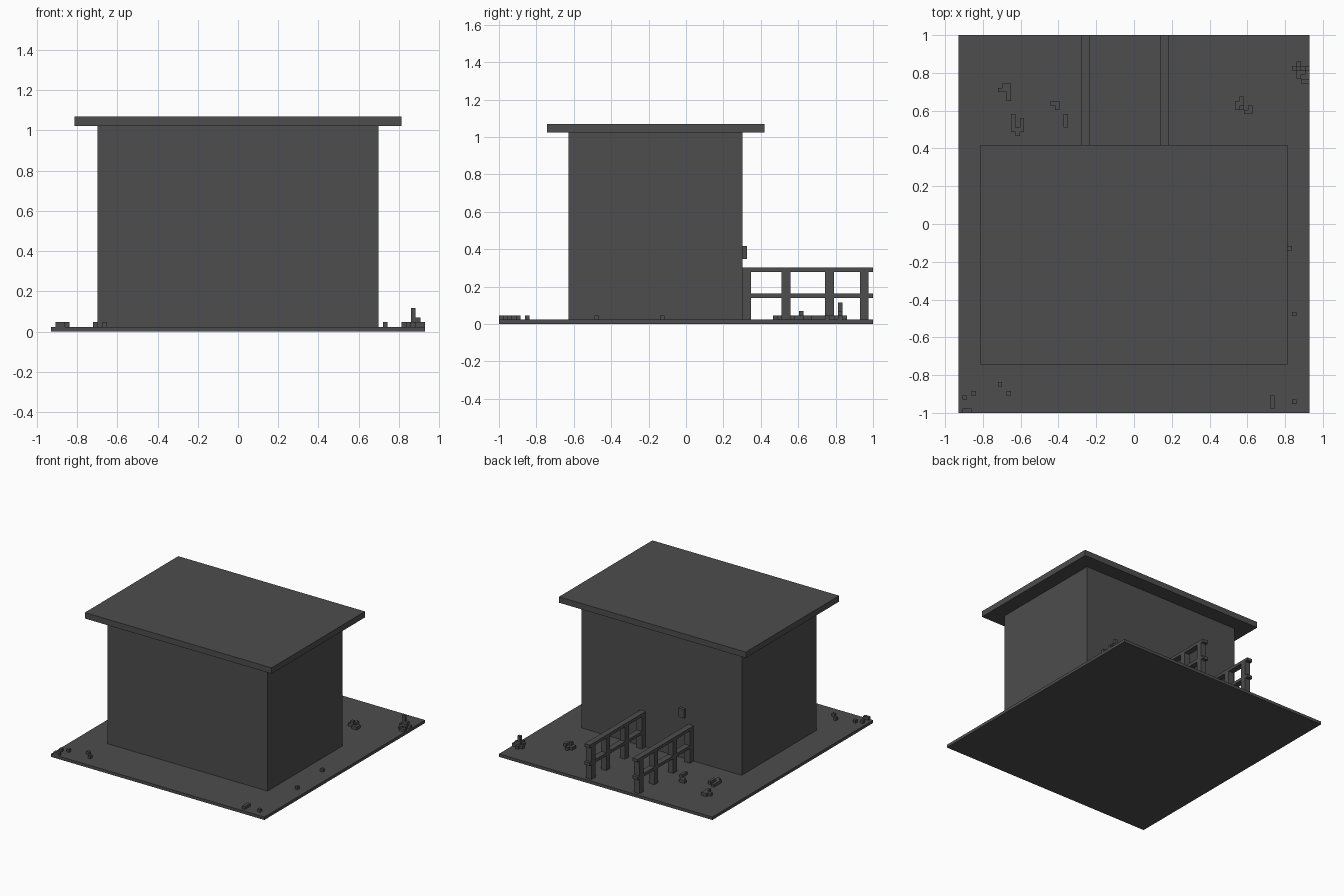
import bpy, bmesh

if "Cube" in bpy.data.objects:
    bpy.data.objects.remove(bpy.data.objects["Cube"])

V = 2 / 86  # one voxel; the plot is 80 x 86 voxels

grey = bpy.data.materials.new("dark grey")
grey.diffuse_color = (0.075, 0.075, 0.075, 1)
grey.use_nodes = True
grey.node_tree.nodes["Principled BSDF"].inputs["Base Color"].default_value = grey.diffuse_color


def part(name, boxes):
    """Boxes are (column0, column1, row0, row1, z0, z1) in voxels; rows count from the back."""
    bm = bmesh.new()
    for c0, c1, r0, r1, z0, z1 in boxes:
        cube = bmesh.ops.create_cube(bm, size=1)
        for v in cube["verts"]:
            v.co.x = ((c0 if v.co.x < 0 else c1) - 40) * V
            v.co.y = (43 - (r1 if v.co.y < 0 else r0)) * V
            v.co.z = (z0 if v.co.z < 0 else z1) * V
    mesh = bpy.data.meshes.new(name)
    bm.to_mesh(mesh)
    bm.free()
    mesh.materials.append(grey)
    obj = bpy.data.objects.new(name, mesh)
    bpy.context.collection.objects.link(obj)


# Main building
part("ground_slab", [(0, 80, 0, 86, 0, 1)])
part("house_walls", [(10, 70, 30, 70, 1, 44)])
part("flat_roof", [(5, 75, 25, 75, 44, 46)])
part("door_handle", [(31, 33, 29, 30, 15, 18)])

# Two path fences: posts with a middle and a top rail
for name, c in (("left_fence", 28), ("right_fence", 46)):
    posts = [(c, c + 2, r, r + 2, 1, 12) for r in (1, 9, 19, 28)]
    rails = [(c, c + 2, 0, 30, z, z + 1) for z in (6, 12)]
    part(name, posts + rails)

# Low plant clumps: (column0, column1, row0, row1, top)
clumps = {
    "plant_a": [(10, 12, 11, 12, 2), (9, 12, 12, 13, 2), (11, 12, 13, 15, 2)],
    "plant_b": [(21, 23, 15, 16, 2), (22, 23, 16, 17, 2)],
    "plant_c": [(24, 25, 18, 21, 2)],
    "plant_d": [(12, 13, 18, 22, 2), (13, 14, 21, 23, 2), (14, 15, 19, 22, 2)],
    "plant_e": [(64, 65, 14, 15, 2), (63, 65, 15, 17, 2), (65, 67, 17, 18, 2),
                (66, 67, 16, 17, 2), (64, 65, 16, 17, 3)],
    "tall_plant": [(77, 78, 6, 7, 2), (76, 80, 7, 8, 2), (77, 78, 8, 10, 2),
                   (78, 79, 8, 9, 2), (78, 80, 10, 11, 2), (77, 78, 7, 8, 5),
                   (78, 79, 7, 8, 3)],
}
for name, boxes in clumps.items():
    part(name, [(a, b, c, d, 1, h) for a, b, c, d, h in boxes])

# Scattered pebbles, one voxel high
pebbles = [(75, 48, 1, 1), (76, 63, 1, 1), (76, 83, 1, 1), (71, 82, 1, 3), (1, 85, 2, 1),
           (1, 82, 1, 1), (3, 81, 1, 1), (9, 79, 1, 1), (11, 81, 1, 1)]
part("pebbles", [(c, c + w, r, r + d, 1, 2) for c, r, w, d in pebbles])
